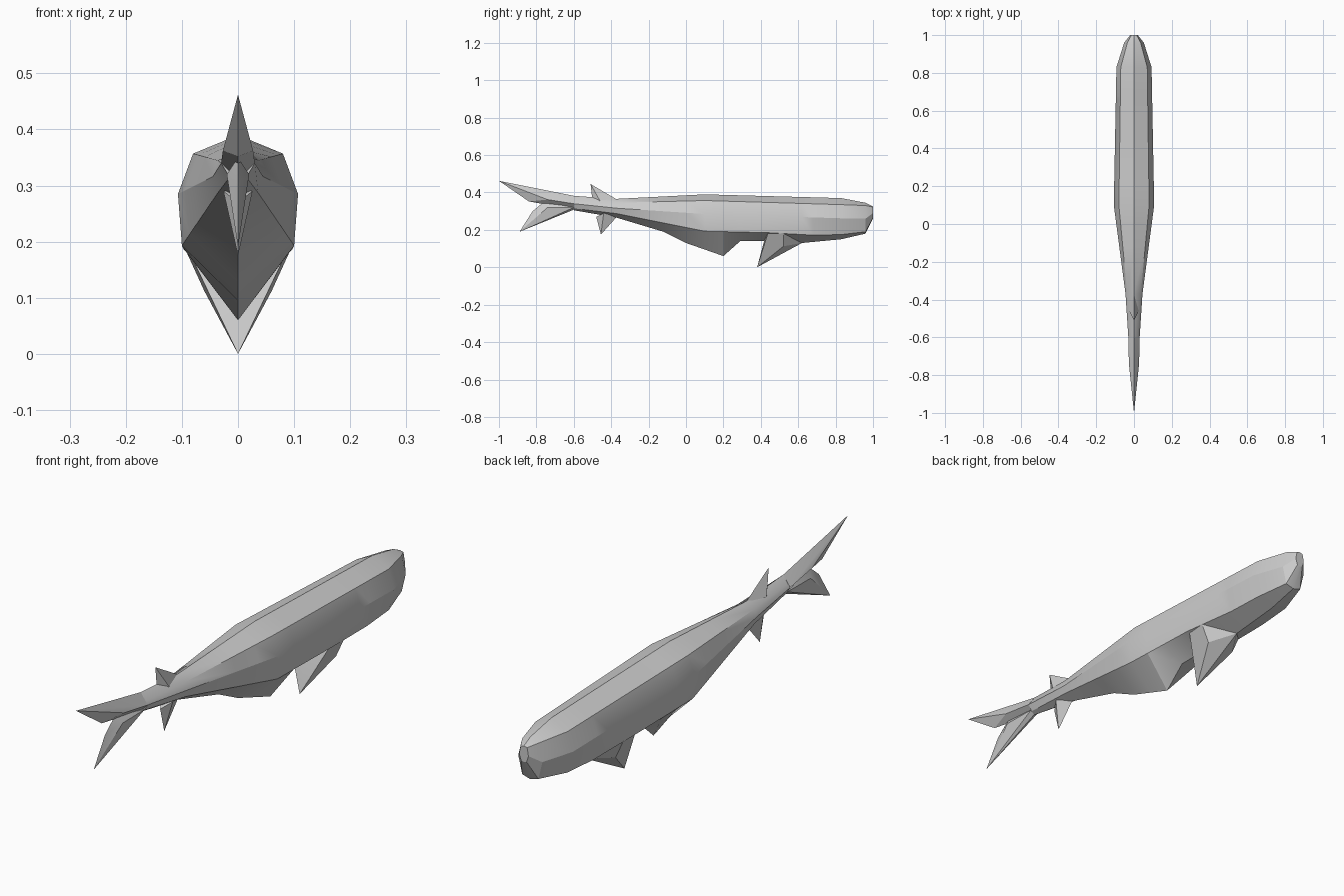
import bpy
import bmesh
import math

cube = bpy.data.objects.get("Cube")
if cube:
    bpy.data.objects.remove(cube, do_unlink=True)

grey = bpy.data.materials.new("fish_grey")
grey.use_nodes = True
colour = (0.6, 0.6, 0.6, 1)
grey.diffuse_color = colour
grey.node_tree.nodes["Principled BSDF"].inputs["Base Color"].default_value = colour


def finish(bm, name, angle):
    """Turn a bmesh into a shaded object with the body material."""
    bmesh.ops.recalc_face_normals(bm, faces=bm.faces)
    mesh = bpy.data.meshes.new(name)
    bm.to_mesh(mesh)
    bm.free()
    mesh.materials.append(grey)
    obj = bpy.data.objects.new(name, mesh)
    bpy.context.collection.objects.link(obj)
    bpy.ops.object.select_all(action="DESELECT")
    obj.select_set(True)
    bpy.context.view_layer.objects.active = obj
    bpy.ops.object.shade_smooth_by_angle(angle=math.radians(angle))
    return obj


def rail_point(rail, y):
    """Interpolate a lengthwise rail of (y, half width, height) points."""
    for (ya, xa, za), (yb, xb, zb) in zip(rail, rail[1:]):
        if ya <= y <= yb:
            t = (y - ya) / (yb - ya)
            return xa + t * (xb - xa), y, za + t * (zb - za)


def hull(name, centre, sides, angle=25):
    """Convex fin from (y, z) points on the midline and mirrored (x, y, z) points."""
    bm = bmesh.new()
    for y, z in centre:
        bm.verts.new((0, y, z))
    for x, y, z in sides:
        for s in (-1, 1):
            bm.verts.new((s * x, y, z))
    result = bmesh.ops.convex_hull(bm, input=bm.verts)
    loose = [v for v in result["geom_interior"] if isinstance(v, bmesh.types.BMVert)]
    bmesh.ops.delete(bm, geom=loose, context="VERTS")
    return finish(bm, name, angle)


# Body: five lengthwise rails from the spine down to the keel
spine = [(-.6, 0, .382), (-.37, 0, .366), (.1, 0, .39), (.83, 0, .37),
         (.96, 0, .345), (1, 0, .325)]
shoulder = [(-.6, .02, .352), (-.37, .036, .345), (.1, .08, .357),
            (.83, .07, .335), (.96, .035, .33), (1, .014, .322)]
flank = [(-.6, .03, .34), (-.37, .045, .316), (.1, .107, .285),
         (.83, .093, .262), (.96, .052, .26), (1, .02, .29)]
chine = [(-.6, .015, .315), (-.37, .036, .287), (.1, .1, .193),
         (.44, .096, .185), (.68, .08, .172), (.83, .07, .175),
         (.96, .035, .19), (1, .012, .265)]
keel = [(-.6, 0, .305), (-.37, 0, .265), (-.12, 0, .19), (0, 0, .13),
        (.2, 0, .06), (.29, 0, .14), (.44, 0, .14), (.62, 0, .13),
        (.83, 0, .15), (.96, 0, .18), (1, 0, .262)]
rails = [spine, shoulder, flank, chine, keel]
stations = sorted({p[0] for rail in rails for p in rail})

bm = bmesh.new()
rings = []
for y in stations:
    half = [rail_point(rail, y) for rail in rails]
    mirrored = [(-x, yy, z) for x, yy, z in reversed(half[1:-1])]
    rings.append([bm.verts.new(p) for p in half + mirrored])
count = len(rings[0])
for ra, rb in zip(rings, rings[1:]):
    for i in range(count):
        j = (i + 1) % count
        bm.faces.new((ra[i], ra[j], rb[j], rb[i]))
bm.faces.new(rings[0])
bm.faces.new(rings[-1])
finish(bm, "body", 25)

# Swept wedge fin under the chest
hull("chest_fin",
     [(.38, 0), (.42, .15), (.62, .13)],
     [(.09, .44, .188), (.092, .52, .182), (.06, .52, .112)])

# Small fins ahead of the tail
hull("back_fin", [(-.51, .445), (-.5, .355), (-.37, .363)],
     [(.026, -.46, .355)])
hull("vent_fin", [(-.455, .175), (-.48, .27), (-.37, .27)],
     [(.026, -.44, .29)])

# Forked tail
hull("upper_tail_lobe", [(-1, .462), (-.84, .352), (-.6, .382), (-.6, .31)],
     [(.027, -.74, .362), (.03, -.6, .34)])
hull("lower_tail_lobe", [(-.89, .19), (-.82, .3), (-.76, .35), (-.6, .308)],
     [(.02, -.74, .32), (.018, -.6, .32)])
